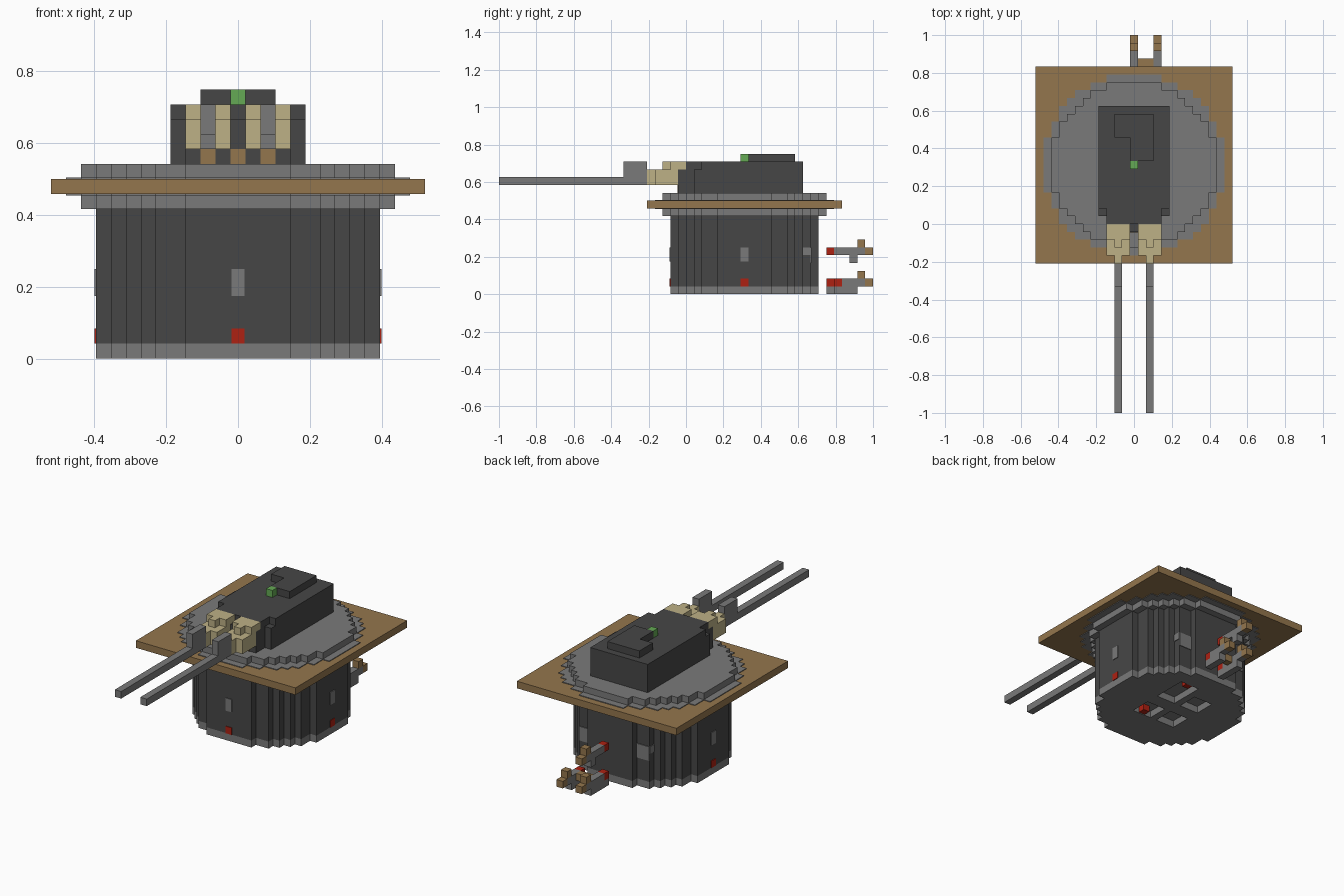
import bpy, bmesh
from mathutils import Vector

if "Cube" in bpy.data.objects:
    bpy.data.objects.remove(bpy.data.objects["Cube"], do_unlink=True)

U = 1 / 24      # size of one block
CY = 7.5        # drum axis along y, in blocks
THIN = 0.1      # painted plate thickness, in blocks


def material(name, r, g, b):
    m = bpy.data.materials.new(name)
    m.use_nodes = True
    m.diffuse_color = (r, g, b, 1)
    m.node_tree.nodes["Principled BSDF"].inputs["Base Color"].default_value = (r, g, b, 1)
    return m


DARK = material("dark armour", 0.062, 0.062, 0.062)
GREY = material("steel grey", 0.195, 0.195, 0.195)
BROWN = material("wood brown", 0.295, 0.18, 0.074)
CREAM = material("cream", 0.51, 0.44, 0.24)
GREEN = material("green", 0.13, 0.40, 0.09)
RED = material("red", 0.42, 0.015, 0.006)


def finish(name, bm, mat):
    bmesh.ops.recalc_face_normals(bm, faces=bm.faces)
    bmesh.ops.scale(bm, vec=(U, U, U), verts=bm.verts)
    me = bpy.data.meshes.new(name)
    bm.to_mesh(me)
    bm.free()
    me.materials.append(mat)
    ob = bpy.data.objects.new(name, me)
    bpy.context.collection.objects.link(ob)
    return ob


def box(name, mat, x, y, z):
    """Box from three (low, high) ranges in blocks."""
    bm = bmesh.new()
    bmesh.ops.create_cube(bm, size=1)
    for v in bm.verts:
        v.co = Vector([r[0] if c < 0 else r[1] for c, r in zip(v.co, (x, y, z))])
    return finish(name, bm, mat)


def pair(name, mat, x, y, z):
    """The same box on both sides of the middle."""
    box(name + "_left", mat, x, y, z)
    box(name + "_right", mat, (-x[1], -x[0]), y, z)


def prism(name, mat, pts, z0, z1):
    bm = bmesh.new()
    face = bm.faces.new([bm.verts.new((x, y, z0)) for x, y in pts])
    ext = bmesh.ops.extrude_face_region(bm, geom=[face])["geom"]
    top = [g for g in ext if isinstance(g, bmesh.types.BMVert)]
    bmesh.ops.translate(bm, vec=(0, 0, z1 - z0), verts=top)
    return finish(name, bm, mat)


def disc(name, mat, n, z0, z1):
    """Stepped block circle, 2n + 1 blocks across."""
    side = []
    for j in range(-n, n + 1):
        w = max(i for i in range(n + 1) if i * i + j * j <= (n + 0.5) ** 2) + 0.5
        for p in ((w, j - 0.5 + CY), (w, j + 0.5 + CY)):
            if p not in side:
                side.append(p)
    return prism(name, mat, side + [(-x, y) for x, y in reversed(side)], z0, z1)


# Drum with a grey bottom rim
disc("drum", DARK, 9, 1, 10)
rim = disc("drum_rim", GREY, 9, 0, 1)

# Pockets cut in the underside
for k, (x, y) in enumerate([((0.5, 3.5), (4, 7)), ((0.5, 3.5), (9, 14)),
                            ((-3.5, -0.5), (4, 7)), ((-3.5, -0.5), (9, 12))]):
    cutter = box(f"pocket_cutter_{k}", GREY, x, y, (-1, 0.98))
    cutter.hide_render = True
    cutter.display_type = 'WIRE'
    cutter.hide_set(True)
    mod = rim.modifiers.new(f"pocket_{k}", 'BOOLEAN')
    mod.operation = 'DIFFERENCE'
    mod.solver = 'EXACT'
    mod.object = cutter
for y in (4, 13):
    box("pocket_light", RED, (1.5, 2.5), (y, y + 1), (0.1, 1))

# Painted ports and lamps around the drum
for name, mat, z in (("port", GREY, (4.2, 6)), ("lamp", RED, (1, 2))):
    box("front_" + name, mat, (-0.45, 0.45), (-2 - THIN, -2), z)
    pair("side_" + name, mat, (9.5, 9.5 + THIN), (CY - 0.5, CY + 0.5), z)
pair("rear_port", GREY, (3.5, 5.5), (16, 16 + THIN), (4, 6))
pair("rear_port_edge", GREY, (5.5, 5.5 + THIN), (15, 16), (5, 6))

# Collar, square deck and the painted ring on it
disc("lower_collar", GREY, 10, 10, 11)
box("deck", BROWN, (-12.5, 12.5), (-5, 20), (11, 12))
disc("deck_ring_top", GREY, 11, 12, 12 + THIN)
disc("deck_ring_bottom", GREY, 11, 11 - THIN, 11)
disc("upper_collar", GREY, 10, 12, 13)

# Gun house
box("gun_house", DARK, (-4.5, 4.5), (2, 15), (13, 17))
box("house_front", DARK, (-3.5, 3.5), (0, 2), (13, 17))
box("house_nose", DARK, (-3.5, 3.5), (-1, 0), (13, 16))
pair("house_corner", DARK, (3.5, 4.5), (1, 2), (13, 16))
for x in (-2, 0, 2):
    box("nose_peg", BROWN, (x - 0.5, x + 0.5), (-1 - THIN, -1), (13, 14))
prism("roof_hatch", DARK, [(-2.5, 14), (-2.5, 11), (-0.5, 11), (-0.5, 8), (2.5, 8), (2.5, 14)], 17, 18)
box("roof_light", GREEN, (-0.5, 0.5), (7, 8), (17, 18))

# Twin guns with their cream mounts
pair("mount", CREAM, (0.5, 3.5), (-4, -1), (14, 16))
pair("mount_tip", CREAM, (1.5, 2.5), (-5, -4), (14, 16))
pair("mount_cheeks", CREAM, (0.5, 3.5), (-2, 0), (16, 17))
pair("mount_ridge", CREAM, (1.5, 2.5), (-3, -2), (16, 17))
pair("breech", GREY, (1.5, 2.5), (-8, -5), (14, 17))
pair("barrel", GREY, (1.5, 2.5), (-24, -8), (14, 15))

# Small guns behind the drum: two low, one high
for x, y0, z in ((0, 18, 1), (3, 19, 1), (0, 18, 5)):
    xs = (x - 0.5, x + 0.5)
    box("rear_gun_light", RED, xs, (y0, y0 + 1), (z, z + 1))
    box("rear_gun_body", GREY, xs, (y0 + 1, 23), (z, z + 1))
    box("rear_gun_stock", BROWN, xs, (23, 24), (z, z + 1))
    box("rear_gun_sight", BROWN, xs, (22, 23), (z + 1, z + 2))
    box("rear_gun_foot", GREY, xs, (21 if z > 1 else y0, 22), (z - 1, z))
box("rear_gun_link", BROWN, (0.5, 2.5), (20, 21), (1, 2))
